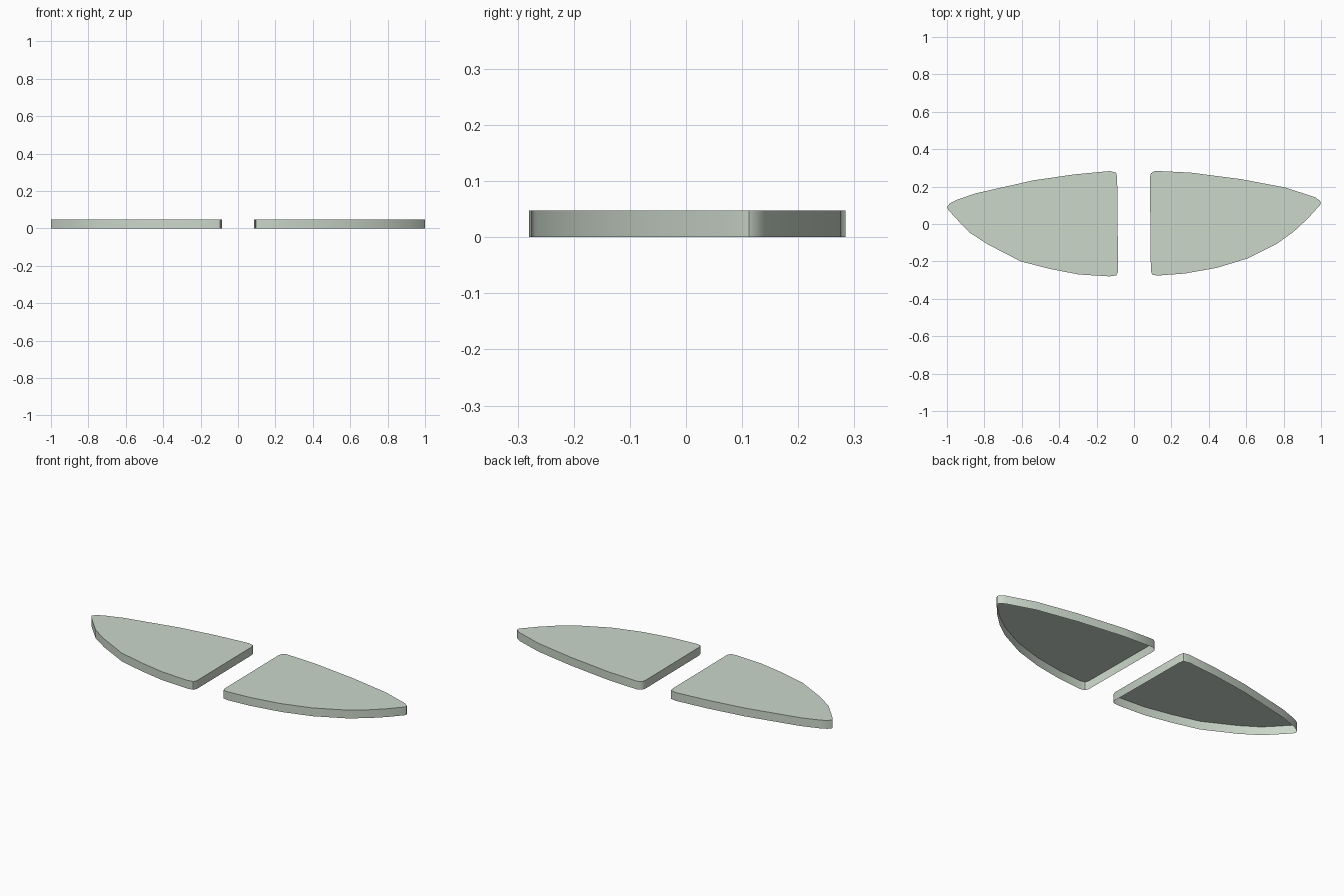
import bpy
import bmesh

HEIGHT = 0.048

# Remove the default cube
default_cube = bpy.data.objects.get("Cube")
if default_cube:
    bpy.data.objects.remove(default_cube, do_unlink=True)


def make_material(name, colour):
    material = bpy.data.materials.new(name)
    material.use_nodes = True
    material.diffuse_color = colour
    shader = material.node_tree.nodes["Principled BSDF"]
    shader.inputs["Base Color"].default_value = colour
    shader.inputs["Roughness"].default_value = 0.5
    return material


def make_panel(name, outline, material):
    """Thin open shell: a flat lid with upright walls and no floor."""
    bm = bmesh.new()
    rim = [bm.verts.new((x, y, 0)) for x, y in outline]
    floor = bm.faces.new(rim)
    lid = bmesh.ops.extrude_face_region(bm, geom=[floor], use_keep_orig=True)
    raised = [item for item in lid["geom"] if isinstance(item, bmesh.types.BMVert)]
    bmesh.ops.translate(bm, verts=raised, vec=(0, 0, HEIGHT))
    bmesh.ops.recalc_face_normals(bm, faces=bm.faces)

    # Drop the floor so the underside is hollow
    low = [f for f in bm.faces if all(v.co.z < HEIGHT / 2 for v in f.verts)]
    bmesh.ops.delete(bm, geom=low, context="FACES_ONLY")
    bmesh.ops.recalc_face_normals(bm, faces=bm.faces)
    if max(bm.faces, key=lambda f: f.calc_area()).normal.z < 0:
        bmesh.ops.reverse_faces(bm, faces=bm.faces)

    mesh = bpy.data.meshes.new(name)
    bm.to_mesh(mesh)
    bm.free()
    mesh.materials.append(material)
    panel = bpy.data.objects.new(name, mesh)
    bpy.context.collection.objects.link(panel)

    # Round shading along the walls, crisp edge around the lid
    bpy.ops.object.select_all(action="DESELECT")
    panel.select_set(True)
    bpy.context.view_layer.objects.active = panel
    bpy.ops.object.shade_smooth_by_angle(angle=0.9)
    return panel


pale_green = make_material("pale grey green", (0.60, 0.68, 0.59, 1))

# Outlines run clockwise from the inner back corner; the two differ slightly
left_outline = [
    (.085, .25), (.09, .27), (.11, .284), (.3, .275), (.57, .24), (.81, .195),
    (.97, .142), (.995, .123), (1, .112), (.993, .1), (.93, .03), (.855, -.04),
    (.765, -.105), (.605, -.185), (.44, -.235), (.27, -.265), (.123, -.276),
    (.097, -.27), (.09, -.25),
]
right_outline = [
    (-.09, .25), (-.096, .275), (-.13, .283), (-.32, .265), (-.54, .233),
    (-.85, .163), (-.95, .128), (-.985, .11), (-1, .09), (-.99, .072),
    (-.947, .025), (-.88, -.045), (-.78, -.11), (-.605, -.2), (-.45, -.24),
    (-.295, -.27), (-.13, -.28), (-.095, -.275), (-.085, -.255),
]
make_panel("left_lens_panel", left_outline, pale_green)
make_panel("right_lens_panel", right_outline, pale_green)
